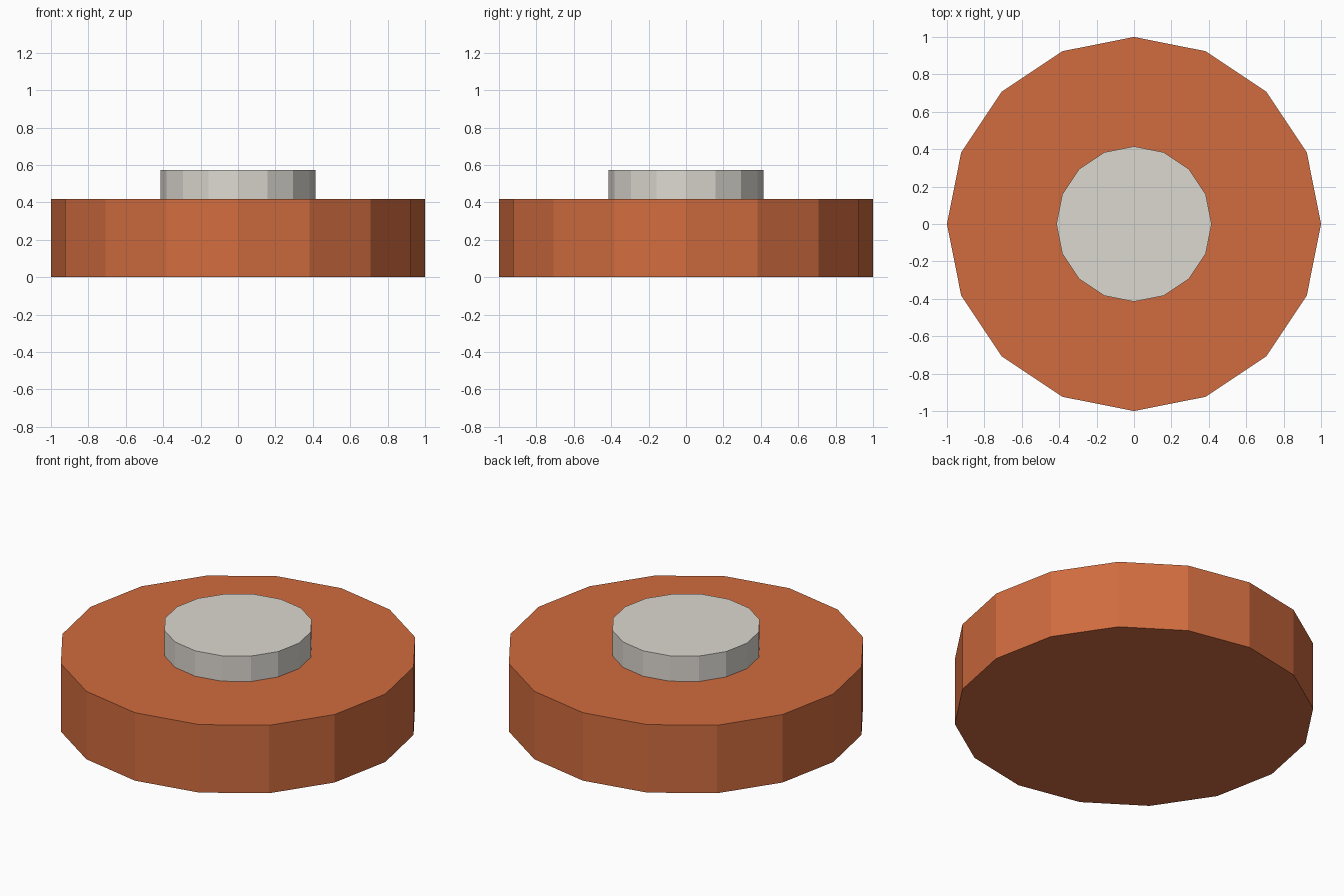
import bpy

if "Cube" in bpy.data.objects:
    bpy.data.objects.remove(bpy.data.objects["Cube"])


def material(name, rgb):
    mat = bpy.data.materials.new(name)
    mat.diffuse_color = (*rgb, 1.0)
    mat.use_nodes = True
    mat.node_tree.nodes["Principled BSDF"].inputs["Base Color"].default_value = mat.diffuse_color
    return mat


def disc(name, radius, z0, z1, mat, sides=16):
    """Flat-shaded upright prism with a corner on the x and y axes."""
    bpy.ops.mesh.primitive_cylinder_add(
        vertices=sides, radius=radius, depth=z1 - z0, location=(0, 0, (z0 + z1) / 2))
    obj = bpy.context.object
    obj.name = obj.data.name = name
    obj.data.materials.append(mat)
    return obj


orange = material("orange", (0.64, 0.15, 0.05))
pale_grey = material("pale_grey", (0.72, 0.69, 0.64))

# Wide solid base
disc("base", 1.0, 0.0, 0.417, orange)

# Raised centre button, seated slightly into the base
disc("centre_button", 0.415, 0.40, 0.573, pale_grey)
